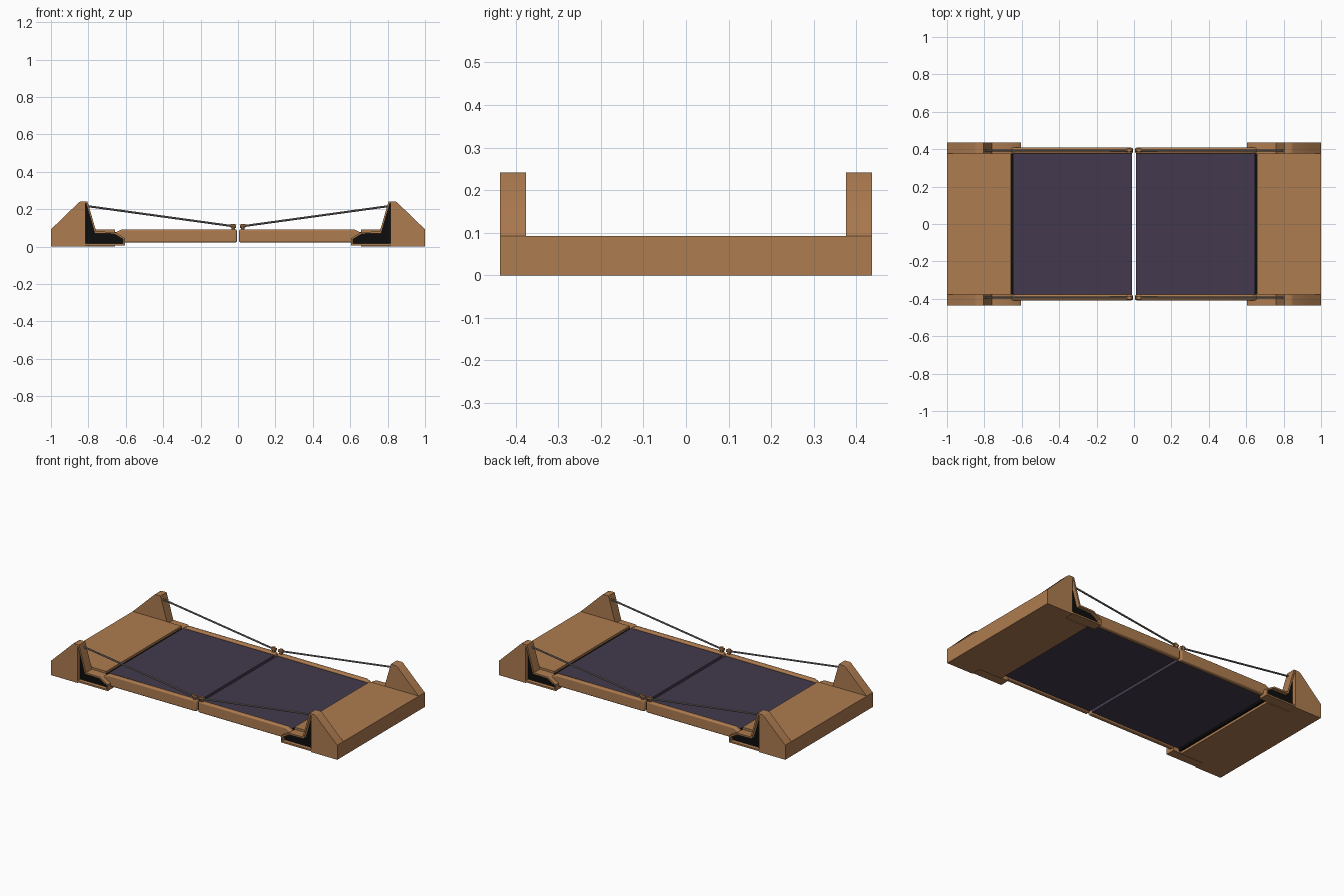
import bpy, bmesh, math
from mathutils import Vector

if "Cube" in bpy.data.objects:
    bpy.data.objects.remove(bpy.data.objects["Cube"])


def material(name, rgb):
    m = bpy.data.materials.new(name)
    m.diffuse_color = (*rgb, 1)
    m.use_nodes = True
    m.node_tree.nodes["Principled BSDF"].inputs["Base Color"].default_value = m.diffuse_color
    return m


BROWN = material("tan_brown", (0.42, 0.20, 0.08))
PURPLE = material("dark_purple", (0.056, 0.042, 0.075))
BLACK = material("black", (0.004, 0.004, 0.004))
GREY = material("cable_grey", (0.20, 0.18, 0.17))


def finish(name, bm, mats, bevel=0):
    bmesh.ops.recalc_face_normals(bm, faces=bm.faces)
    me = bpy.data.meshes.new(name)
    bm.to_mesh(me)
    bm.free()
    for m in mats:
        me.materials.append(m)
    ob = bpy.data.objects.new(name, me)
    bpy.context.collection.objects.link(ob)
    if bevel:
        mod = ob.modifiers.new("soft_edges", 'BEVEL')
        mod.width, mod.segments = bevel, 3
    bpy.ops.object.select_all(action='DESELECT')
    ob.select_set(True)
    bpy.context.view_layer.objects.active = ob
    bpy.ops.object.shade_smooth_by_angle(angle=math.radians(32))
    return ob


def prism(name, profile, sx, y0, y1, mat, bevel=0, recess=False):
    """Extrude an x-z profile along y; optionally sink a dark panel into the y1 end."""
    bm = bmesh.new()
    a = [bm.verts.new((sx * x, y0, z)) for x, z in profile]
    b = [bm.verts.new((sx * x, y1, z)) for x, z in profile]
    n = len(profile)
    bm.faces.new(a)
    end = bm.faces.new(b)
    for i in range(n):
        j = (i + 1) % n
        bm.faces.new((a[i], a[j], b[j], b[i]))
    bmesh.ops.recalc_face_normals(bm, faces=bm.faces)
    if recess:
        bmesh.ops.inset_region(bm, faces=[end], thickness=0.010, use_even_offset=True)
        # push the panel inward with straight walls
        new = bmesh.ops.extrude_discrete_faces(bm, faces=[end])["faces"][0]
        old = [e for e in bm.edges if e.is_boundary and e not in new.edges]
        bmesh.ops.translate(bm, verts=new.verts, vec=(0, math.copysign(0.024, y0 - y1), 0))
        bmesh.ops.bridge_loops(bm, edges=old + list(new.edges))
        new.material_index = 1
    return finish(name, bm, [mat, BLACK], bevel)


def box(name, x0, x1, y0, y1, z0, z1, mat, bevel=0):
    return prism(name, [(x0, z0), (x1, z0), (x1, z1), (x0, z1)], 1, y0, y1, mat, bevel)


def rod(name, p, q, r, mat):
    p, q = Vector(p), Vector(q)
    bm = bmesh.new()
    bmesh.ops.create_cone(bm, cap_ends=True, segments=8, radius1=r, radius2=r,
                          depth=(q - p).length)
    rot = (q - p).to_track_quat('Z', 'Y').to_matrix().to_4x4()
    bmesh.ops.transform(bm, matrix=rot, verts=bm.verts)
    bmesh.ops.translate(bm, vec=(p + q) / 2, verts=bm.verts)
    return finish(name, bm, [mat])


INNER, OUTER = 0.376, 0.437
WEDGE = [(0.815, 0), (1, 0), (1, 0.092), (0.95, 0.140), (0.85, 0.237), (0.84, 0.242), (0.815, 0.242)]
BRACKET = [(0.825, 0.005), (0.605, 0.005), (0.605, 0.045), (0.66, 0.078),
           (0.758, 0.080), (0.805, 0.242), (0.825, 0.242)]
RAIL = [(0.006, 0.022), (0.66, 0.022), (0.66, 0.072), (0.622, 0.092), (0.006, 0.092)]

for sx, side in ((-1, "left"), (1, "right")):
    # end ramp, its dark inner edge and the deck leaf
    prism("ramp_" + side, [(0.658, 0.0), (1, 0), (1, 0.092), (0.658, 0.092)],
          sx, -INNER, INNER, BROWN)
    lo, hi = sorted((sx * 0.643, sx * 0.661))
    box("ramp_gap_" + side, lo, hi, -INNER, INNER, 0.015, 0.078, BLACK)
    lo, hi = sorted((sx * 0.010, sx * 0.645))
    box("deck_" + side, lo, hi, -0.38, 0.38, 0.030, 0.080, PURPLE)
    for sy, end in ((-1, "front"), (1, "back")):
        tag = side + "_" + end
        # tower wedge and its bracket with a sunken dark panel
        prism("tower_" + tag, WEDGE, sx, sy * INNER, sy * OUTER, BROWN)
        prism("bracket_" + tag, BRACKET, sx, sy * INNER, sy * OUTER, BROWN, recess=True)
        # side rail
        prism("rail_" + tag, RAIL, sx, sy * 0.377, sy * 0.408, BROWN, bevel=0.008)
        # cable with its anchor post and clamp
        y = sy * 0.394
        rod("cable_" + tag, (sx * 0.812, y, 0.217), (sx * 0.02, y, 0.108), 0.0055, GREY)
        rod("cable_post_" + tag, (sx * 0.026, y, 0.085), (sx * 0.026, y, 0.121), 0.010, BROWN)
        rod("cable_clamp_" + tag, (sx * 0.010, y, 0.108), (sx * 0.040, y, 0.111), 0.010, BROWN)
